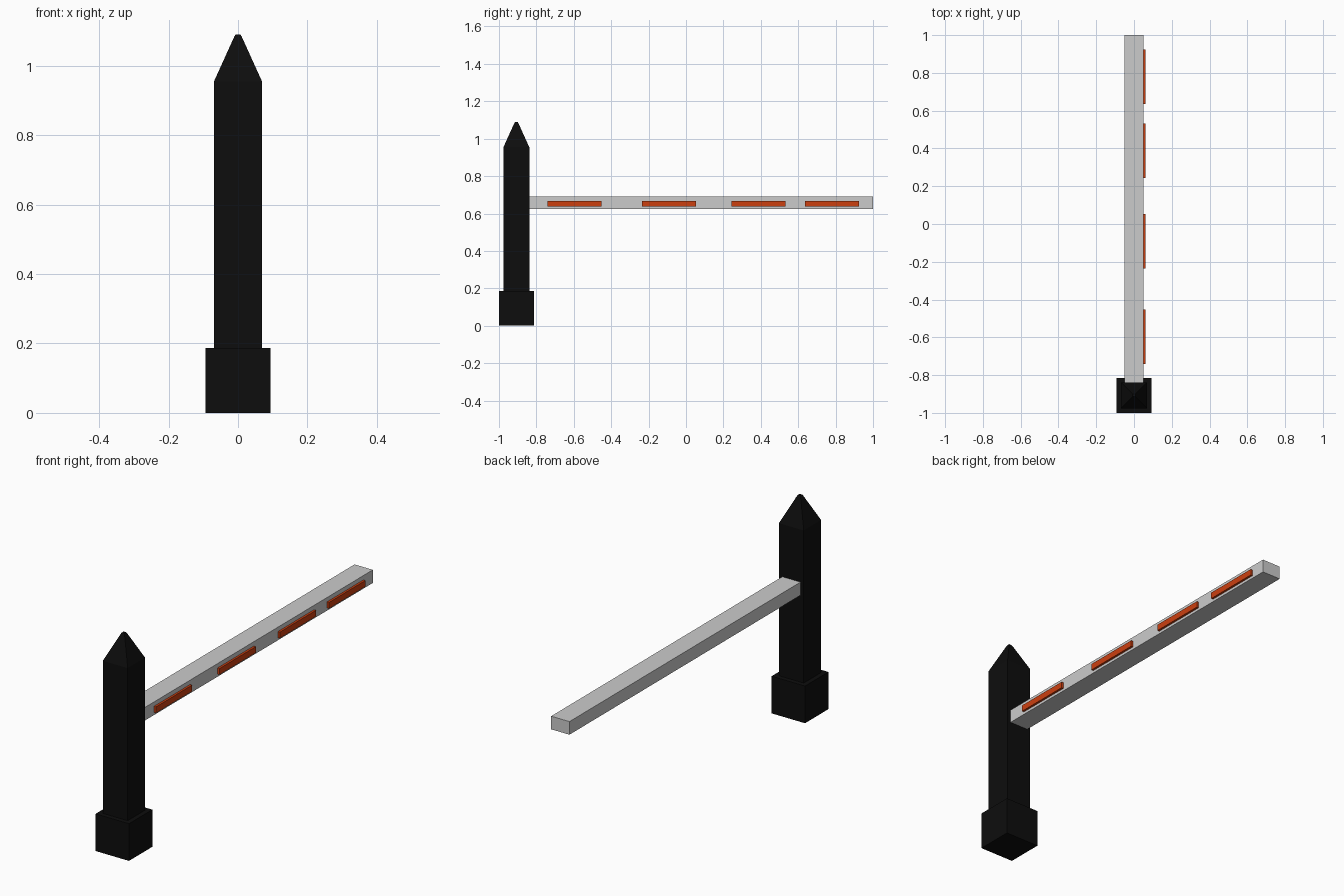
import bpy
import bmesh

default = bpy.data.objects.get("Cube")
if default:
    bpy.data.objects.remove(default, do_unlink=True)


def material(name, rgb):
    mat = bpy.data.materials.new(name)
    mat.use_nodes = True
    mat.diffuse_color = (*rgb, 1)
    mat.node_tree.nodes["Principled BSDF"].inputs["Base Color"].default_value = (*rgb, 1)
    return mat


black = material("black", (0.004, 0.004, 0.004))
grey = material("light grey", (0.6, 0.6, 0.6))
orange = material("orange", (0.6, 0.05, 0.005))


def finish(name, bm, mat):
    bmesh.ops.recalc_face_normals(bm, faces=bm.faces)
    mesh = bpy.data.meshes.new(name)
    bm.to_mesh(mesh)
    bm.free()
    mesh.materials.append(mat)
    obj = bpy.data.objects.new(name, mesh)
    bpy.context.collection.objects.link(obj)
    return obj


def box(name, low, high, mat):
    bm = bmesh.new()
    bmesh.ops.create_cube(bm, size=1)
    for v in bm.verts:
        v.co = [(a + b) / 2 + c * (b - a) for a, b, c in zip(low, high, v.co)]
    return finish(name, bm, mat)


def square_tower(name, y, profile, mat):
    """Stack square rings given as (half width, height) and cap both ends."""
    bm = bmesh.new()
    rings = [[bm.verts.new((sx * r, y + sy * r, z))
              for sx, sy in ((-1, -1), (1, -1), (1, 1), (-1, 1))]
             for r, z in profile]
    for lower, upper in zip(rings, rings[1:]):
        for i in range(4):
            j = (i + 1) % 4
            bm.faces.new((lower[i], lower[j], upper[j], upper[i]))
    bm.faces.new(rings[0][::-1])
    bm.faces.new(rings[-1])
    return finish(name, bm, mat)


# Post with pointed cap, standing in a wider base block
POST_Y = -0.907
square_tower("base", POST_Y, [(0.093, 0), (0.093, 0.187)], black)
square_tower("post", POST_Y,
             [(0.069, 0.187), (0.069, 0.955), (0.011, 1.083), (0.007, 1.09)], black)

# Barrier arm reaching back from the post
box("arm", (-0.051, -0.838, 0.624), (0.051, 1, 0.69), grey)

# Raised reflector strips on the arm's left side
for i, y in enumerate((-0.597, -0.091, 0.388, 0.78)):
    box(f"reflector_{i + 1}", (0.051, y - 0.144, 0.637), (0.062, y + 0.144, 0.668), orange)
